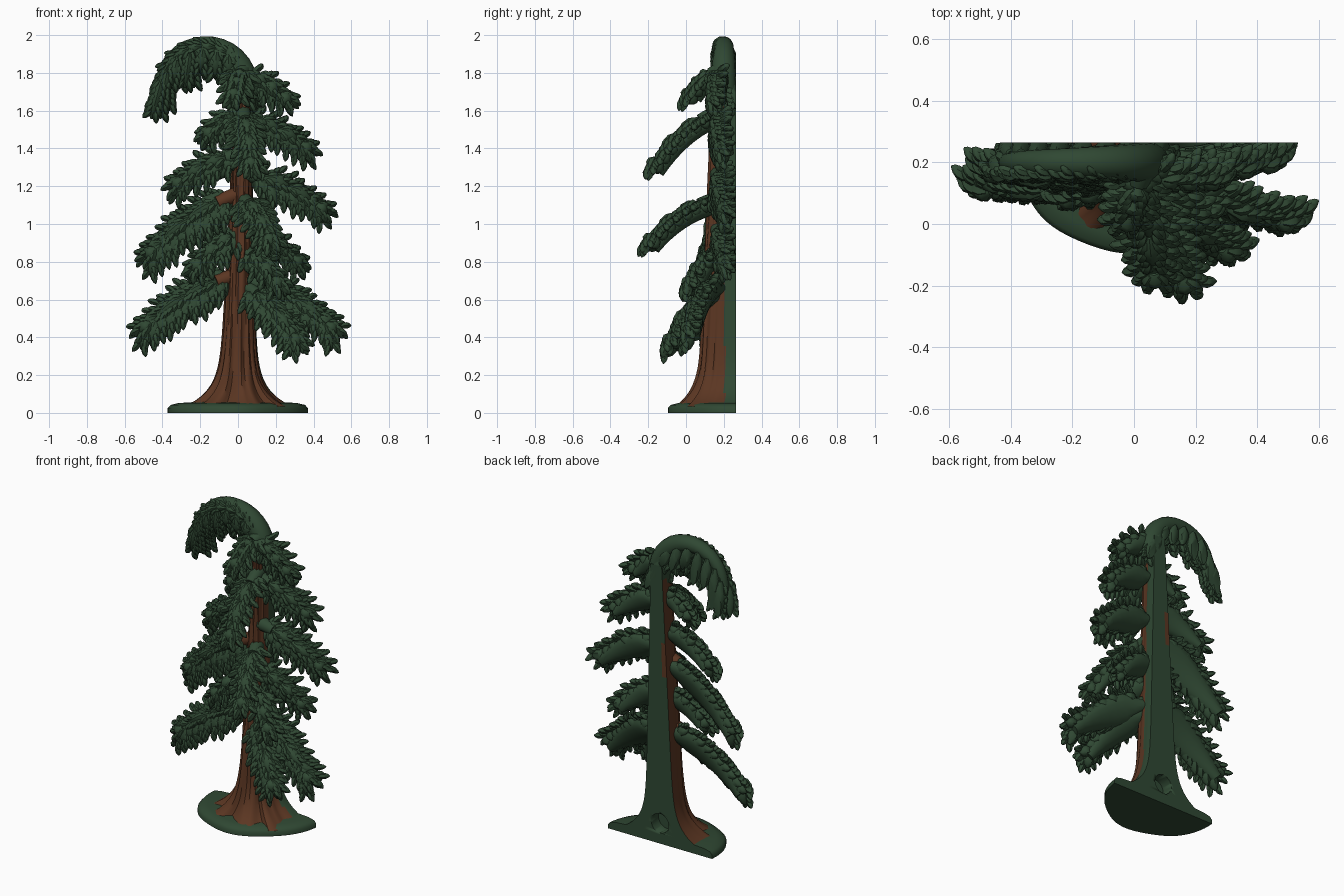
import bpy, bmesh, math, random
from mathutils import Vector as V

if "Cube" in bpy.data.objects:
    bpy.data.objects.remove(bpy.data.objects["Cube"])

random.seed(4)
BACK = 0.265          # flat back plane


def material(name, col):
    m = bpy.data.materials.new(name)
    m.diffuse_color = (*col, 1)
    m.use_nodes = True
    m.node_tree.nodes["Principled BSDF"].inputs["Base Color"].default_value = m.diffuse_color
    return m


MATS = [material("needle_green", (0.029, 0.065, 0.033)),
        material("bark_brown", (0.105, 0.037, 0.016))]
GREEN, BROWN = 0, 1


def finish(bm, name, rule=None, cut=True):
    """Trim flat at the back, colour the faces, smooth and link."""
    if cut:
        bmesh.ops.bisect_plane(bm, geom=bm.verts[:] + bm.edges[:] + bm.faces[:], dist=1e-5,
                               plane_co=(0, BACK, 0), plane_no=(0, 1, 0), clear_outer=True)
        bmesh.ops.holes_fill(bm, edges=[e for e in bm.edges if e.is_boundary], sides=0)
    bmesh.ops.recalc_face_normals(bm, faces=bm.faces[:])
    bm.normal_update()
    if rule:
        for f in bm.faces:
            f.material_index = rule(f)
    me = bpy.data.meshes.new(name)
    bm.to_mesh(me)
    bm.free()
    ob = bpy.data.objects.new(name, me)
    bpy.context.collection.objects.link(ob)
    for m in MATS:
        me.materials.append(m)
    bpy.ops.object.select_all(action='DESELECT')
    ob.select_set(True)
    bpy.context.view_layer.objects.active = ob
    bpy.ops.object.shade_smooth_by_angle(angle=math.radians(45))
    return ob


def loft(bm, rings, mat=GREEN):
    """Skin a list of closed rings and cap both ends."""
    rows = [[bm.verts.new(p) for p in r] for r in rings]
    n = len(rows[0])
    faces = [bm.faces.new((a[i], a[(i + 1) % n], b[(i + 1) % n], b[i]))
             for a, b in zip(rows, rows[1:]) for i in range(n)]
    faces += [bm.faces.new(rows[0]), bm.faces.new(rows[-1])]
    for f in faces:
        f.material_index = mat


def circle(c, u, w, sides):
    return [c + u * math.cos(a) + w * math.sin(a)
            for a in (2 * math.pi * i / sides for i in range(sides))]


def tube(bm, pts, radii, mat=GREEN, sides=12):
    rings = []
    for i, (p, r) in enumerate(zip(pts, radii)):
        d = (pts[min(i + 1, len(pts) - 1)] - pts[max(i - 1, 0)]).normalized()
        u = d.cross(V((0.13, 1, 0.07))).normalized()
        rings.append(circle(p, u * r, d.cross(u) * r, sides))
    loft(bm, rings, mat)


def needle(bm, p, d, n, length, w, th, bow=0.2, sides=6):
    """Tapered, slightly bowed leaf lying in the plane with normal n."""
    s = n.cross(d).normalized()
    rings = []
    for t, k in ((0, .45), (.3, .95), (.6, 1), (.85, .65), (1, .15)):
        c = p + d * (length * t) - n * (bow * length * t * t)
        rings.append(circle(c, s * (w * k), n * (th * k), sides))
    loft(bm, rings)


def sprig(bm, p, d, n, length, fat=1.0):
    """One twig: a body with overlapping needles in a herringbone."""
    d = d.normalized()
    n = (n - d * n.dot(d)).normalized()
    s = n.cross(d)
    needle(bm, p, d, n, length, .036 * fat, .042 * fat, sides=8)
    count = max(3, int(length / .034))
    for i in range(count):
        t = .1 + .68 * i / (count - 1)
        c = p + d * (length * t) - n * (.2 * length * t * t) + n * .014
        for sg in (-1, 1):
            a = math.radians(random.uniform(16, 30))
            needle(bm, c + s * (sg * .012), d * math.cos(a) + s * (sg * math.sin(a)), n,
                   random.uniform(.06, .075) * fat, .018 * fat, .022 * fat, .25)


def frond(name, a, b, n, limb, wide):
    """Arched bough from a to b, facing n, with a solid blade and twigs on both sides."""
    bm = bmesh.new()
    a, b, n = V(a), V(b), V(n).normalized()
    length = (b - a).length
    c = (a + b) / 2 + V((0, 0, .12 * length)) + n * (.07 * length)
    up, low = (.035 + .1 * length) * wide, (.04 + .155 * length) * wide
    pos = lambda t: a * (1 - t) ** 2 + c * (2 * t * (1 - t)) + b * t * t
    tan = lambda t: ((c - a) * (1 - t) + (b - c) * t).normalized()

    def frame(t):
        d = tan(t)
        nn = (n - d * n.dot(d)).normalized()
        s = nn.cross(d)
        return d, nn, (-s if s.z < 0 else s)

    # limb, bare only next to the trunk
    ts = [i / 12 for i in range(4)]
    tube(bm, [pos(t) + n * .012 for t in ts], [.044 - .03 * t for t in ts], limb)
    # solid blade under the twigs
    rings = []
    for i in range(9):
        t = .1 + .9 * i / 8
        d, nn, s = frame(t)
        k = (.3 + .7 * min(1, (t - .1) / .25)) * (1.1 - .75 * t ** 2)
        mid = pos(t) + s * ((up - low) * .5 * k) - nn * .02
        rings.append(circle(mid, s * ((up + low) * .46 * k), nn * .042, 14))
    loft(bm, rings)
    count = max(4, int(length / .06))
    for i in range(count):
        t = .17 + .73 * i / (count - 1)
        d, nn, s = frame(t)
        for sg, wid in ((1, up), (-1, low)):
            ang = math.radians(56 - 30 * t + random.uniform(-6, 6))
            size = wid * min(1, .45 + t * 1.6) * (1.5 - .5 * t)
            sprig(bm, pos(t), d * math.cos(ang) + s * (sg * math.sin(ang)), nn,
                  max(.07, size * random.uniform(.85, 1.08)))
    # central ridge and end twig
    for t in (.25, .55, .9):
        sprig(bm, pos(t) + n * .018, tan(t), n, .08 if t > .8 else length * .33, 1.05)
    finish(bm, name)


# --- ground: low half-round mound ---
bm = bmesh.new()
rings = []
for k, z in ((1, 0), (1, .025), (.96, .042), (.85, .052), (.5, .06)):
    ring = []
    for i in range(33):
        t = math.pi * i / 32
        depth = .355 * math.sin(t) * (1 + .025 * math.sin(5 * t + 1))
        ring.append(V((k * (.37 * math.cos(t) - .04 * math.sin(t)), BACK - k * depth, z)))
    rings.append(ring)
loft(bm, rings)
finish(bm, "ground_mound", cut=False)

# --- trunk: tapering half-round with root flare and bark ridges ---
bm = bmesh.new()
rings = []
for j in range(37):
    z = .035 + 1.745 * (j / 36) ** 1.8
    root = math.exp(-z / .085)
    half, deep = .105 - .037 * z + .27 * root, .195 - .038 * z + .165 * root
    ring = []
    for i in range(49):
        t = math.pi * i / 48
        cx, sy = math.cos(t), abs(math.sin(t))
        ridge = (.11 * max(0, 1 - z / .25) * math.cos(9 * t) + .03 * math.sin(17 * t + 2.5 * z)
                 + .012 * math.sin(31 * t - 4 * z))
        k = 1 + ridge * min(1, 2 * sy)
        x = .015 * z + math.copysign(abs(cx) ** .8, cx) * half * k
        ring.append(V((x, BACK - deep * sy ** .75 * k if 0 < i < 48 else BACK, z)))
    ring += [ring[-1].lerp(ring[0], q) for q in (.25, .5, .75)]
    rings.append(ring)
loft(bm, rings)


def bark(f):
    c = f.calc_center_median()
    if f.normal.y > .5:
        return BROWN if 1.05 < c.z < 1.28 and c.x < 0 else GREEN
    return GREEN if c.z > 1.68 or (c.x > .02 and c.y > .205) else BROWN


trunk = finish(bm, "trunk", bark, cut=False)

# --- round socket cut into the back of the trunk ---
bm = bmesh.new()
loft(bm, [circle(V((0, y, .13)), V((.062, 0, 0)), V((0, 0, .062)), 28) for y in (.19, .32)])
cutter = finish(bm, "socket_cutter", cut=False)
cutter.hide_render = True
mod = trunk.modifiers.new("socket", 'BOOLEAN')
mod.operation, mod.object, mod.solver, mod.use_self = 'DIFFERENCE', cutter, 'EXACT', True
bpy.context.view_layer.objects.active = trunk
bpy.ops.object.modifier_apply(modifier=mod.name)
bpy.data.objects.remove(cutter)


# --- bent leader at the top with hanging twigs ---
def leader(t):
    a = math.pi * t
    return V((-.165 + .215 * math.cos(a) - .035 * t, .2, 1.66 + .285 * abs(math.sin(a)) ** .75))


bm = bmesh.new()
ts = [i / 16 for i in range(17)]
tube(bm, [leader(t) for t in ts], [.07 - .042 * t for t in ts], sides=14)
for i in range(9):
    t = .1 + .8 * i / 8
    drop = (.14 + .11 * abs(2 * t - .7)) * (1.1 if i % 2 else .85)
    for y, side in ((.165, -.03), (.225, .02)):
        p = leader(t)
        p.y = y
        d = V((.06 - .1 * t + side, 0, -drop))
        sprig(bm, p, d, V((0, -1, .1)), d.length, 1.0)
    # twig lying along the arch
    if i < 8:
        d = leader(t + .08) - leader(t)
        sprig(bm, leader(t) + V((0, -.035, -.005)), d, V((0, -1, .2)), .11, .8)
finish(bm, "bent_leader")

# --- boughs by direction: height at the trunk, then the tip ---
BOUGHS = {
    "left": ((-.2, -.85, .4), [(1.58, -.14, .18, 1.48), (1.36, -.32, .2, 1.20), (1.16, -.48, .19, .81),
                               (.95, -.21, .1, .77), (.73, -.51, .13, .42)]),
    "right": ((.2, -.85, .4), [(1.78, .24, .16, 1.66), (1.55, .36, .2, 1.39), (1.26, .45, .22, 1.06),
                               (.97, .31, .22, .79), (.85, .2, .03, .68), (.70, .51, .02, .42),
                               (.67, .31, -.08, .36)]),
    "front": ((0, -.7, .7), [(1.80, -.02, .03, 1.68), (1.58, .07, -.17, 1.29), (1.12, .17, -.19, .89)]),
}
for side, (facing, items) in BOUGHS.items():
    for i, (z, *tip) in enumerate(items):
        limb = BROWN if side == "left" and i in (2, 4) else GREEN
        frond(f"{side}_bough_{i + 1}", (.025, .18, z), tip, facing, limb, .72 if side == "front" else 1)
